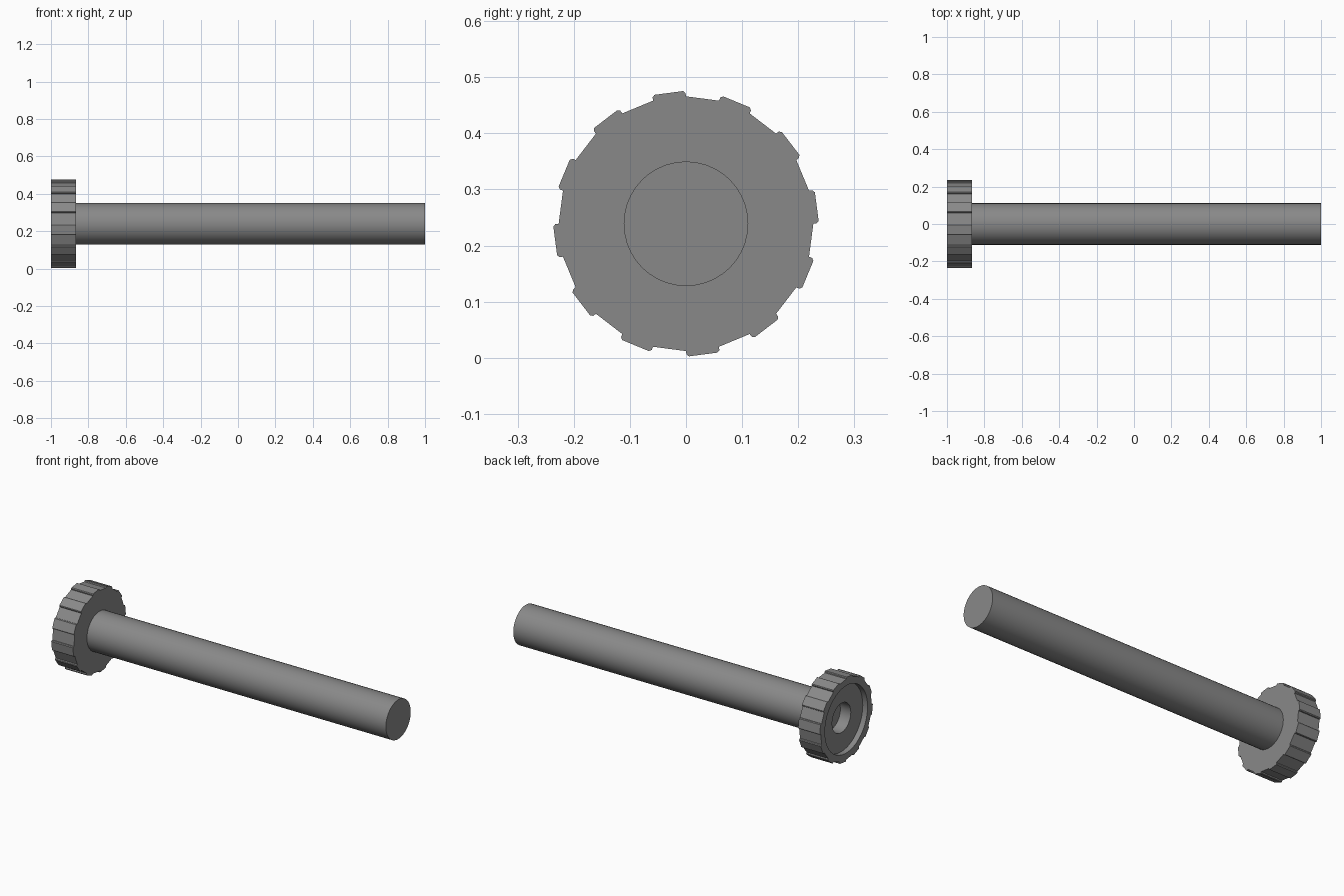
import bpy
import bmesh
from math import pi, radians
from mathutils import Matrix, Vector

cube = bpy.data.objects.get("Cube")
if cube:
    bpy.data.objects.remove(cube, do_unlink=True)

AXIS_Z = 0.239
HEAD_BACK, HEAD_FRONT = -1.0, -0.865
SIDES = 24
RADIUS = 0.227

grey = bpy.data.materials.new("steel_grey")
grey.use_nodes = True
colour = (0.25, 0.25, 0.25, 1)
grey.diffuse_color = colour
grey.node_tree.nodes["Principled BSDF"].inputs["Base Color"].default_value = colour


def cylinder(name, x0, x1, radius, sides=40):
    bpy.ops.mesh.primitive_cylinder_add(
        vertices=sides, radius=radius, depth=x1 - x0,
        location=((x0 + x1) / 2, 0, AXIS_Z), rotation=(0, pi / 2, 0))
    obj = bpy.context.object
    obj.name = name
    return obj


def select_only(obj):
    bpy.ops.object.select_all(action='DESELECT')
    obj.select_set(True)
    bpy.context.view_layer.objects.active = obj


def finish(obj):
    obj.data.materials.clear()
    obj.data.materials.append(grey)
    select_only(obj)
    bpy.ops.object.shade_smooth_by_angle(angle=radians(14))


# Toothed outline: every other side of the polygon carries a chamfered tooth
def rim_outline():
    points = []
    for i in range(SIDES):
        a, b = (Matrix.Rotation(2 * pi * k / SIDES, 2) @ Vector((RADIUS, 0)) for k in (i, i + 1))
        points.append(a)
        if i % 2 == 0:
            along = (b - a).normalized()
            out = (a + b).normalized()
            points += [a + out * 0.006, a + out * 0.010 + along * 0.004,
                       b + out * 0.010 - along * 0.004, b + out * 0.006]
    return points


# Knurled head; the first tooth starts straight up
bm = bmesh.new()
verts = [bm.verts.new((HEAD_BACK, -p.y, AXIS_Z + p.x)) for p in rim_outline()]
face = bm.faces.new(verts)
extruded = bmesh.ops.extrude_face_region(bm, geom=[face])["geom"]
bmesh.ops.translate(bm, vec=(HEAD_FRONT - HEAD_BACK, 0, 0),
                    verts=[g for g in extruded if isinstance(g, bmesh.types.BMVert)])
bmesh.ops.recalc_face_normals(bm, faces=bm.faces)
mesh = bpy.data.meshes.new("knurled_head")
bm.to_mesh(mesh)
bm.free()
head = bpy.data.objects.new("knurled_head", mesh)
bpy.context.collection.objects.link(head)

# Shallow recess and deeper centre hole in the outer face
for name, depth, radius in (("recess_cutter", 0.03, 0.19), ("hole_cutter", 0.095, 0.083)):
    cutter = cylinder(name, HEAD_BACK - 0.1, HEAD_BACK + depth, radius)
    cutter.hide_render = True
    cut = head.modifiers.new(name, 'BOOLEAN')
    cut.operation = 'DIFFERENCE'
    cut.solver = 'EXACT'
    cut.object = cutter
    select_only(head)
    bpy.ops.object.modifier_apply(modifier=cut.name)
    bpy.data.objects.remove(cutter, do_unlink=True)
finish(head)

# Plain shaft
finish(cylinder("shaft", HEAD_FRONT - 0.01, 1.0, 0.111))
